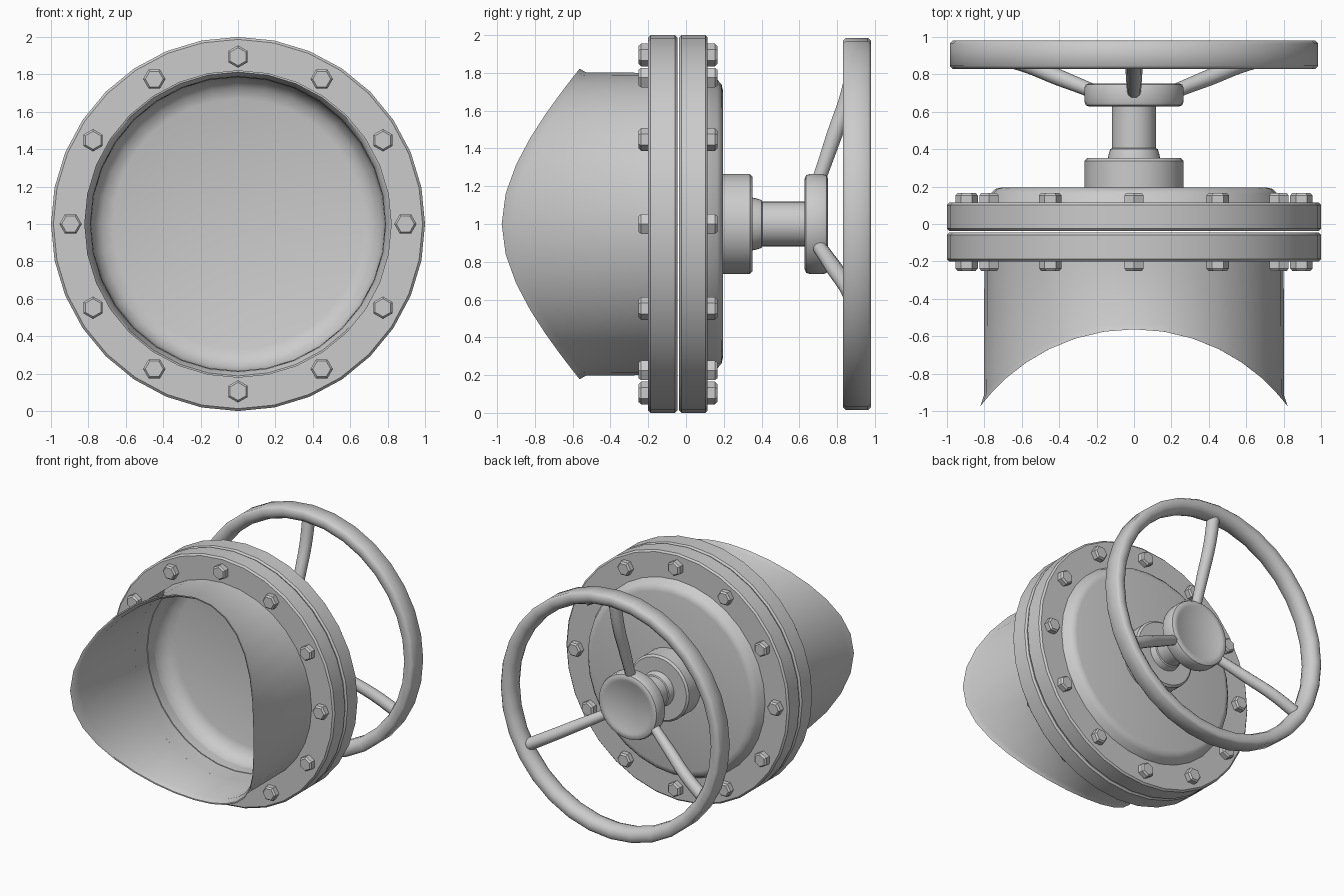
import bpy, bmesh
from math import sin, cos, pi, sqrt, radians

if "Cube" in bpy.data.objects:
    bpy.data.objects.remove(bpy.data.objects["Cube"])

N = 32      # sides of every round part
CZ = 1.0    # height of the valve axis


def finish(name, bm, angle=35):
    bmesh.ops.recalc_face_normals(bm, faces=bm.faces)
    me = bpy.data.meshes.new(name)
    bm.to_mesh(me)
    bm.free()
    ob = bpy.data.objects.new(name, me)
    bpy.context.collection.objects.link(ob)
    smooth(ob, angle)
    return ob


def smooth(ob, angle):
    bpy.ops.object.select_all(action='DESELECT')
    bpy.context.view_layer.objects.active = ob
    ob.select_set(True)
    bpy.ops.object.shade_smooth_by_angle(angle=radians(angle))


def lathe(name, profile, closed=False, warp=None, n=N, centre=(0, CZ), turn=0, angle=35):
    """Spin (radius, y) points about the y direction; open profiles get capped ends."""
    bm = bmesh.new()
    rings = []
    for i, (r, y) in enumerate(profile):
        ring = []
        for k in range(n):
            a = 2 * pi * k / n + turn
            x, z = r * sin(a), r * cos(a)
            yy = y + (warp(x) if warp and y < -0.4 else 0)
            ring.append(bm.verts.new((x + centre[0], yy, z + centre[1])))
        rings.append(ring)
    pairs = list(zip(rings, rings[1:]))
    if closed:
        pairs.append((rings[-1], rings[0]))
    for a, b in pairs:
        for k in range(n):
            j = (k + 1) % n
            bm.faces.new((a[k], a[j], b[j], b[k]))
    if not closed:
        bm.faces.new(rings[0])
        bm.faces.new(rings[-1])
    return finish(name, bm, angle)


# Pipe stub, its flared end cut to sit on a larger vertical pipe
def saddle(x):
    return sqrt(1.025 ** 2 - x * x) - 1.025


lathe("pipe_stub", [(0.80, -0.19), (0.803, -0.53), (0.822, -0.563),
                    (0.812, -0.563), (0.789, -0.525), (0.785, -0.19)],
      closed=True, warp=saddle)

# Pair of bolted flanges
for name, y0, y1 in (("front_flange", -0.20, -0.045), ("back_flange", -0.037, 0.115)):
    c = 0.013
    lathe(name, [(0.785, y0), (1 - c, y0), (1, y0 + c), (1, y1 - c), (1 - c, y1), (0.785, y1)],
          closed=True, angle=30)

# Dished cover plate, hollow on the pipe side
lathe("cover_plate", [(0, 0.165), (0.67, 0.165), (0.73, 0.145), (0.77, 0.10), (0.787, 0.04),
                      (0.787, -0.03), (0.80, -0.03), (0.80, 0.10), (0.782, 0.125),
                      (0.765, 0.165), (0.74, 0.188), (0.71, 0.195), (0, 0.195)], angle=50)

# Ring of hex bolts, heads on both sides
for i in range(12):
    a = i * pi / 6
    pos = (0.895 * sin(a), CZ + 0.895 * cos(a))
    for side, base, out in (("front", -0.195, -1), ("back", 0.11, 1)):
        lathe(f"{side}_bolt_{i + 1}", [(0.06, base), (0.06, base + out * 0.043),
                                      (0.048, base + out * 0.056)],
              n=6, centre=pos, turn=a, angle=20)

# Boss, collar and stem
lathe("boss", [(0.265, 0.19), (0.265, 0.338), (0.25, 0.352), (0, 0.352)])
lathe("stem", [(0.14, 0.35), (0.135, 0.375), (0.127, 0.40), (0.118, 0.405), (0.118, 0.64)])

# Handwheel hub with a shallow face disc
lathe("wheel_hub", [(0.235, 0.627), (0.258, 0.635), (0.265, 0.655), (0.265, 0.728), (0.258, 0.745),
                    (0.24, 0.752), (0.215, 0.752), (0.197, 0.742), (0, 0.742)], angle=45)

# Handwheel rim, flat outside and rounded inside
lathe("wheel_rim", [(0.97, 0.83), (0.985, 0.846), (0.985, 0.964), (0.97, 0.98), (0.925, 0.98),
                    (0.895, 0.96), (0.88, 0.925), (0.88, 0.885), (0.895, 0.85), (0.925, 0.83)],
      closed=True, angle=50)

# Three S-curved spokes
PATH = [(0.20, 0.69, 0.8), (0.31, 0.73, 0.85), (0.47, 0.785, 0.95), (0.70, 0.865, 1), (0.925, 0.91, 1.05)]
for i in range(3):
    a = i * 2 * pi / 3
    cu = bpy.data.curves.new(f"spoke_{i + 1}", 'CURVE')
    cu.dimensions = '3D'
    cu.bevel_depth = 0.046
    cu.bevel_resolution = 3
    cu.resolution_u = 5
    cu.use_fill_caps = True
    sp = cu.splines.new('BEZIER')
    sp.bezier_points.add(len(PATH) - 1)
    for p, (r, y, rad) in zip(sp.bezier_points, PATH):
        p.co = (r * sin(a), y, CZ + r * cos(a))
        p.handle_left_type = p.handle_right_type = 'AUTO'
        p.radius = rad
    ob = bpy.data.objects.new(f"spoke_{i + 1}", cu)
    bpy.context.collection.objects.link(ob)
    bpy.ops.object.select_all(action='DESELECT')
    bpy.context.view_layer.objects.active = ob
    ob.select_set(True)
    bpy.ops.object.convert(target='MESH')
    smooth(bpy.context.view_layer.objects.active, 40)

# Remove the doubled points where profiles meet the axis
for ob in bpy.data.objects:
    if ob.type == 'MESH':
        bm = bmesh.new()
        bm.from_mesh(ob.data)
        bmesh.ops.remove_doubles(bm, verts=bm.verts, dist=0.0005)
        bm.to_mesh(ob.data)
        bm.free()
